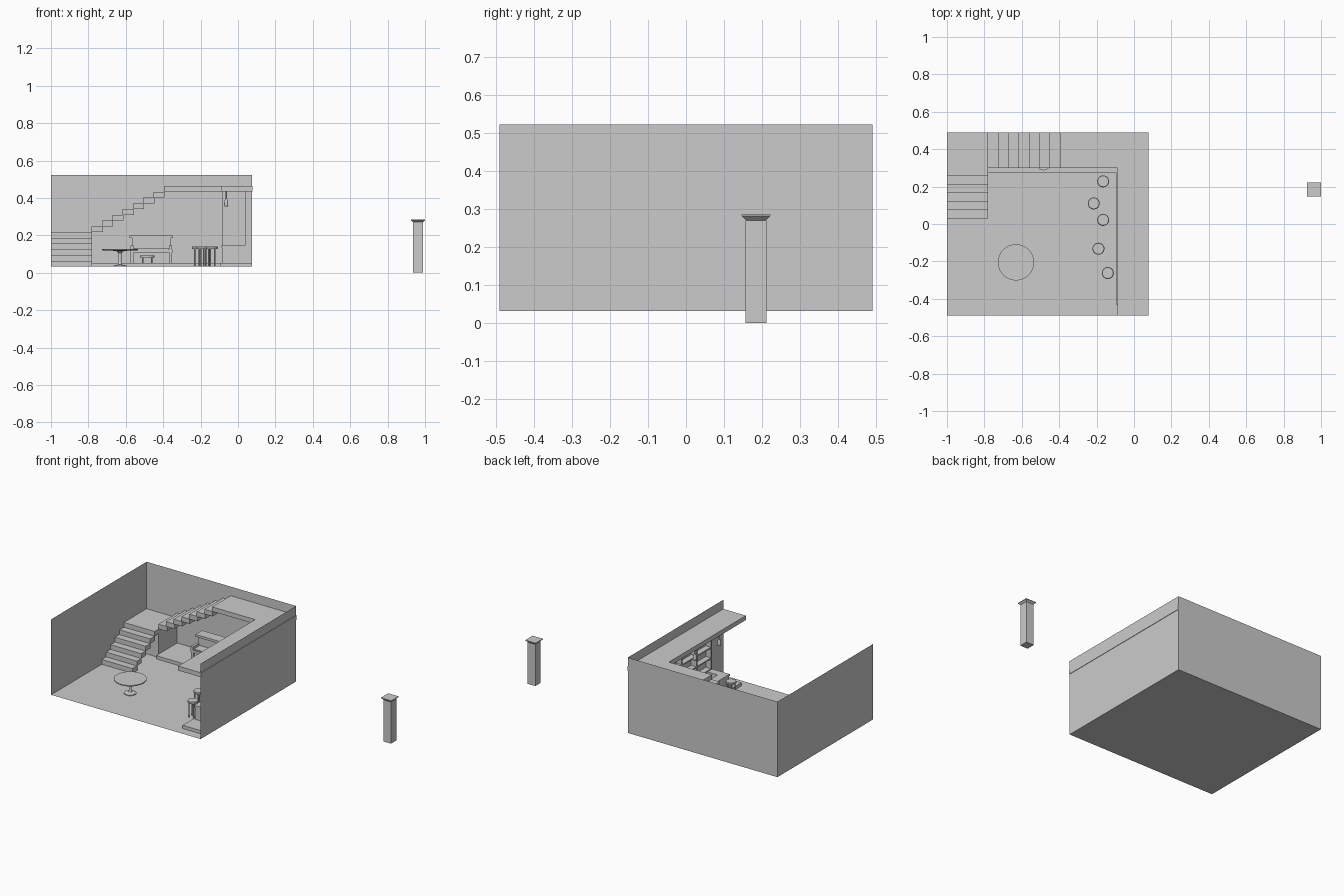
import bpy, bmesh, math

if "Cube" in bpy.data.objects:
    bpy.data.objects.remove(bpy.data.objects["Cube"])


def finish(name, bm):
    me = bpy.data.meshes.new(name)
    bm.to_mesh(me)
    bm.free()
    ob = bpy.data.objects.new(name, me)
    bpy.context.collection.objects.link(ob)
    return ob


def box(name, x, y, z):
    """Box from (min, max) ranges."""
    bm = bmesh.new()
    bmesh.ops.create_cube(bm, size=1)
    for v in bm.verts:
        for i, r in enumerate((x, y, z)):
            v.co[i] = r[1] if v.co[i] > 0 else r[0]
    return finish(name, bm)


def lathe(name, cx, cy, profile, n=24, turn=0.0):
    """Stack of rings (radius, z) with closed ends."""
    bm = bmesh.new()
    rings = [[bm.verts.new((cx + r * math.cos(turn + math.tau * i / n),
                            cy + r * math.sin(turn + math.tau * i / n), z))
              for i in range(n)] for r, z in profile]
    for a, b in zip(rings, rings[1:]):
        for i in range(n):
            j = (i + 1) % n
            bm.faces.new((a[i], a[j], b[j], b[i]))
    bm.faces.new(rings[0][::-1])
    bm.faces.new(rings[-1])
    ob = finish(name, bm)
    if n > 8:
        bpy.context.view_layer.objects.active = ob
        ob.select_set(True)
        bpy.ops.object.shade_smooth_by_angle()
        ob.select_set(False)
    return ob


L, R, F, B = -1.0, 0.075, -0.49, 0.49
Z0, Z1 = 0.032, 0.522

# room shell: thin floor and three walls, open front and top
bm = bmesh.new()
lo = [bm.verts.new((x, y, Z0)) for x, y in ((L, F), (L, B), (R, B), (R, F))]
hi = [bm.verts.new((v.co.x, v.co.y, Z1)) for v in lo]
bm.faces.new(lo[::-1])
for i in range(3):
    bm.faces.new((lo[i], lo[i + 1], hi[i + 1], hi[i]))
finish("room_shell", bm)

# gallery along the right and back walls
box("gallery_right", (-0.087, R + 0.003), (F, 0.3), (0.434, 0.463))
box("gallery_back", (-0.396, R + 0.003), (0.3, B), (0.434, 0.463))

# low platform under the gallery
box("platform_back", (-0.78, R), (0.275, B), (Z0, 0.053))
box("platform_right", (-0.097, R), (-0.43, 0.275), (Z0, 0.053))

# lower flight, landing and upper flight
rise = 0.0308
for i in range(5):
    y = 0.03 + i * 0.0455
    z = Z0 + i * rise
    box("lower_step", (L, -0.78), (y, y + 0.05), (z, z + rise))
box("landing", (L, -0.78), (0.257, B), (0.217 - rise, 0.217))
box("landing_base", (L, -0.78), (0.3, B), (Z0, 0.2))
for i in range(7):
    x = -0.782 + i * 0.055
    z = 0.217 + i * rise
    box("upper_step", (x, x + 0.06), (0.3, B), (z, z + rise))

# bar counter with return to the wall
box("counter_front", (-0.085, -0.045), (-0.32, 0.29), (0.053, 0.135))
box("counter_top", (-0.087, -0.035), (-0.325, 0.29), (0.135, 0.146))
box("counter_return", (-0.045, R), (-0.32, -0.28), (0.053, 0.135))
box("counter_return_top", (-0.035, R), (-0.325, -0.275), (0.135, 0.146))
box("bar_end_wall", (-0.085, R), (0.29, 0.3), (0.053, 0.434))

# wall shelving behind the bar
for z in (0.145, 0.215, 0.285, 0.355, 0.426):
    box("shelf", (0.038, R), (-0.32, 0.29), (z, z + 0.008))
for i in range(5):
    y = -0.32 + i * 0.15
    box("shelf_divider", (0.038, R), (y, y + 0.01), (0.053, 0.434))

# hanging lamps
for y in (-0.25, 0.0, 0.22):
    lathe("pendant_lamp", -0.063, y, [(0.003, 0.434), (0.003, 0.4), (0.01, 0.385),
                                     (0.011, 0.36), (0.007, 0.353)][::-1], 12)

# bar stools
for x, y in ((-0.165, 0.228), (-0.215, 0.11), (-0.165, 0.022),
             (-0.19, -0.132), (-0.14, -0.262)):
    lathe("stool_seat", x, y, [(0.03, 0.127), (0.032, 0.13), (0.032, 0.137), (0.029, 0.141)])
    for k in range(4):
        a = math.pi / 4 + k * math.pi / 2
        lathe("stool_leg", x + 0.024 * math.cos(a), y + 0.024 * math.sin(a),
              [(0.004, Z0), (0.004, 0.128)], 8)

# round pedestal table
lathe("round_table", -0.631, -0.205,
      [(0.036, Z0), (0.036, 0.037), (0.012, 0.044), (0.008, 0.055), (0.008, 0.105),
       (0.02, 0.117), (0.092, 0.119), (0.097, 0.122), (0.097, 0.128)], 32)

# upright piano under the stairs
box("piano_body", (-0.568, -0.36), (0.4, 0.455), (0.06, 0.185))
box("piano_lid", (-0.58, -0.347), (0.392, 0.46), (0.185, 0.2))
box("piano_keybed", (-0.577, -0.35), (0.335, 0.4), (0.108, 0.125))
box("piano_keys", (-0.555, -0.372), (0.34, 0.4), (0.125, 0.132))
box("piano_plinth", (-0.575, -0.352), (0.395, 0.457), (0.053, 0.07))
for x in (-0.575, -0.368):
    box("piano_cheek", (x, x + 0.016), (0.335, 0.4), (0.125, 0.145))
    box("piano_leg", (x, x + 0.016), (0.34, 0.356), (0.053, 0.108))

# piano bench
lathe("bench_seat", -0.485, 0.325, [(0.038, 0.082), (0.038, 0.092)])
for sx in (-1, 1):
    for sy in (-1, 1):
        lathe("bench_leg", -0.485 + sx * 0.023, 0.325 + sy * 0.023,
              [(0.004, 0.053), (0.004, 0.083)], 8)

# separate square post with flared cap
px, py, q = 0.9625, 0.184, math.sqrt(2)
lathe("post", px, py, [(0.0275 * q, 0.0), (0.0275 * q, 0.27)], 4, math.pi / 4)
lathe("post_cap", px, py, [(0.0255 * q, 0.27), (0.0375 * q, 0.281), (0.0375 * q, 0.285)],
      4, math.pi / 4)
